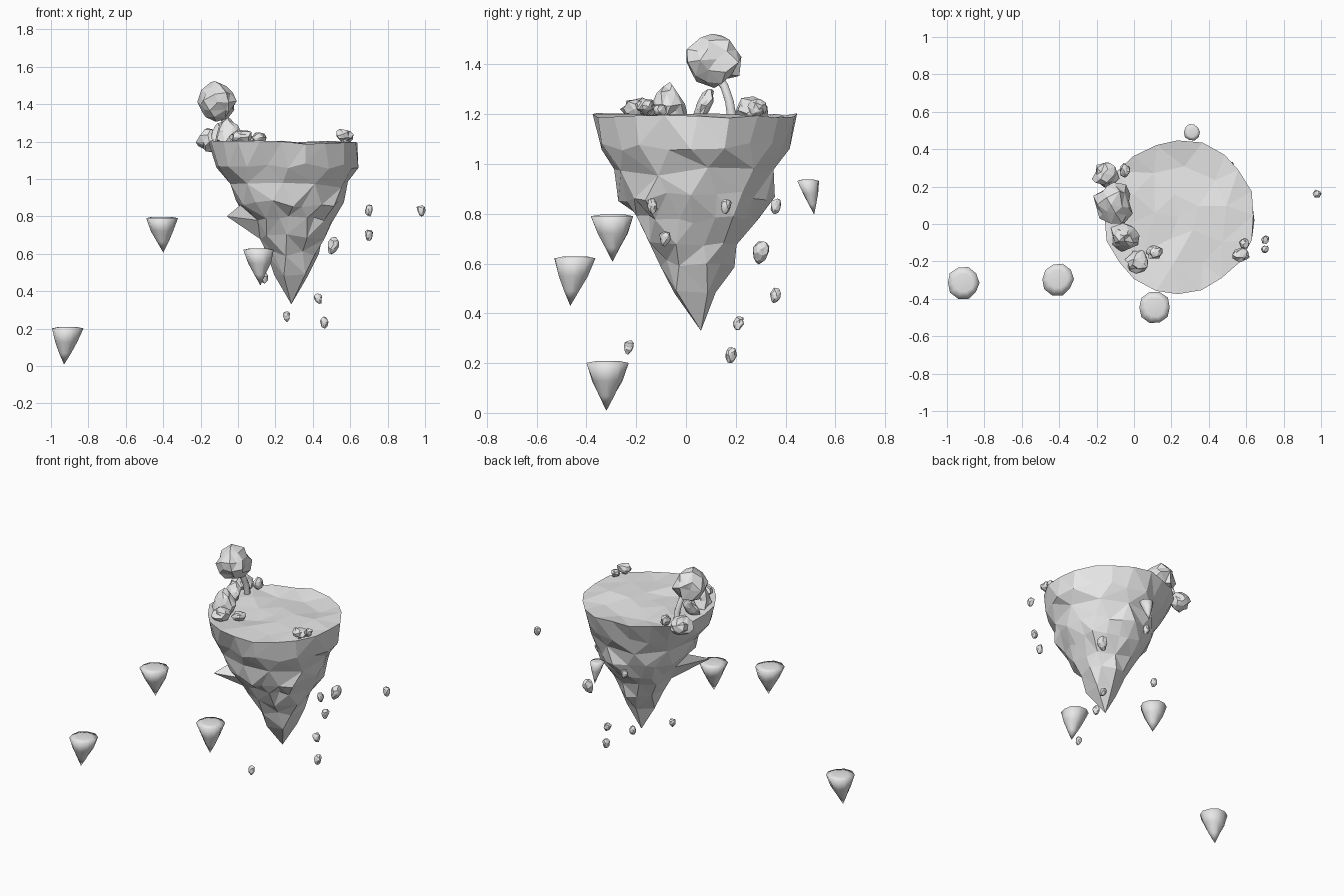
import bpy, bmesh, math, random
from mathutils import Vector, Matrix, Euler

random.seed(11)
cube = bpy.data.objects.get("Cube")
if cube:
    bpy.data.objects.remove(cube, do_unlink=True)

GREY = (0.8, 0.8, 0.8, 1)
stone = bpy.data.materials.new("plain grey")
stone.use_nodes = True
stone.diffuse_color = GREY
stone.node_tree.nodes["Principled BSDF"].inputs["Base Color"].default_value = GREY


def finish(name, bm, smooth=False):
    """Turn a bmesh into a named grey object."""
    bmesh.ops.recalc_face_normals(bm, faces=bm.faces)
    mesh = bpy.data.meshes.new(name)
    for f in bm.faces:
        f.smooth = smooth
    bm.to_mesh(mesh)
    bm.free()
    mesh.materials.append(stone)
    obj = bpy.data.objects.new(name, mesh)
    bpy.context.scene.collection.objects.link(obj)


def jitter(v, amount):
    v.co += Vector([random.uniform(-amount, amount) for _ in range(3)])


def island():
    """Stacked rings that thin out towards the tip, with a lumpy top."""
    n = 20
    bm = bmesh.new()
    # centre x, centre y, radius x, radius y, height, grouping, jitter
    levels = [
        (0.24, 0.04, 0.12, 0.12, 1.185, 4, 0.015),
        (0.24, 0.04, 0.27, 0.27, 1.19, 2, 0.015),
        (0.24, 0.04, 0.40, 0.41, 1.195, 1, 0.01),
        (0.262, 0.03, 0.37, 0.372, 1.07, 1, 0.016),
        (0.27, 0.027, 0.32, 0.335, 0.97, 2, 0.02),
        (0.272, 0.04, 0.283, 0.31, 0.87, 1, 0.022),
        (0.28, 0.042, 0.23, 0.255, 0.78, 1, 0.02),
        (0.283, 0.03, 0.185, 0.19, 0.69, 2, 0.02),
        (0.285, 0.045, 0.138, 0.148, 0.60, 2, 0.016),
        (0.29, 0.035, 0.092, 0.095, 0.49, 4, 0.01),
    ]
    rings = []
    for cx, cy, rx, ry, z, step, amount in levels:
        ring = []
        for j in range(n // step):
            a = math.tau * (j * step + (step - 1) / 2) / n
            v = bm.verts.new((cx + rx * math.cos(a), cy + ry * math.sin(a), z))
            jitter(v, amount)
            ring.append(v)
        rings.append((ring, step))
    # Jutting ledges
    for target in [(-0.06, -0.17, 0.80), (0.50, 0.19, 0.79)]:
        p = Vector(target)
        min(rings[6][0], key=lambda v: (v.co - p).length).co = p
    top = bm.verts.new((0.24, 0.04, 1.185))
    tip = bm.verts.new((0.285, 0.06, 0.33))
    rings = [([top], n)] + rings + [([tip], n)]
    for (ra, sa), (rb, sb) in zip(rings, rings[1:]):
        for i in range(n):
            k = (i + 1) % n
            corners = []
            for v in (ra[i // sa], ra[k // sa], rb[k // sb], rb[i // sb]):
                if v not in corners:
                    corners.append(v)
            if len(corners) > 2:
                bm.faces.new(corners)
    bmesh.ops.triangulate(bm, faces=bm.faces)
    finish("floating_island", bm)


def islet(name, x, y, top, r, h, tip_dx, tip_dy):
    """Small smooth cone with a gently domed top and an off-centre tip."""
    n = 10
    bm = bmesh.new()
    profile = [(0.6, 0.0), (1.0, 0.035), (0.72, 0.40), (0.36, 0.70)]
    rings = []
    for s, d in profile:
        ring = []
        for i in range(n):
            a = math.tau * i / n
            rr = r * s * random.uniform(0.92, 1.06)
            ring.append(bm.verts.new((x + rr * math.cos(a) + tip_dx * d,
                                      y + rr * math.sin(a) + tip_dy * d, top - h * d)))
        rings.append(ring)
    tip = bm.verts.new((x + tip_dx, y + tip_dy, top - h))
    bm.faces.new(rings[0])
    for ra, rb in zip(rings, rings[1:]):
        for i in range(n):
            k = (i + 1) % n
            bm.faces.new((ra[i], ra[k], rb[k], rb[i]))
    for i in range(n):
        bm.faces.new((rings[-1][i], rings[-1][(i + 1) % n], tip))
    finish(name, bm, smooth=True)


def rock(name, centre, size, rough=0.2, tilt=(0, 0, 0), taper=0.0):
    """Faceted lump; a positive taper narrows the top, a negative one the foot."""
    bm = bmesh.new()
    bmesh.ops.create_icosphere(bm, subdivisions=2, radius=1)
    for v in bm.verts:
        jitter(v, rough)
        pinch = 1 - taper * v.co.z
        v.co.x *= pinch
        v.co.y *= pinch
    place = Matrix.LocRotScale(Vector(centre), Euler(tilt), Vector(size))
    bmesh.ops.transform(bm, matrix=place, verts=bm.verts)
    finish(name, bm)


def trunk():
    """Slim bent tapering stem."""
    curve = bpy.data.curves.new("tree_trunk", 'CURVE')
    curve.dimensions = '3D'
    curve.bevel_depth = 0.02
    curve.bevel_resolution = 1
    curve.use_fill_caps = True
    line = curve.splines.new('POLY')
    points = [(-0.06, 0.185, 1.18), (-0.06, 0.175, 1.25),
              (-0.07, 0.155, 1.31), (-0.09, 0.12, 1.37)]
    line.points.add(len(points) - 1)
    for p, co, rad in zip(line.points, points, (1.1, 1.0, 0.95, 0.9)):
        p.co = (*co, 1)
        p.radius = rad
    curve.materials.append(stone)
    bpy.context.scene.collection.objects.link(bpy.data.objects.new("tree_trunk", curve))


island()

# Floating islets
islet("far_islet", -0.912, -0.315, 0.208, 0.086, 0.20, -0.018, -0.005)
islet("side_islet", -0.408, -0.295, 0.797, 0.087, 0.19, 0.008, 0.0)
islet("front_islet", 0.11, -0.445, 0.628, 0.084, 0.198, 0.01, -0.02)
islet("back_islet", 0.31, 0.49, 0.937, 0.044, 0.14, 0.0, 0.025)

# Tree
trunk()
rock("tree_crown", (-0.11, 0.105, 1.415), (0.104, 0.108, 0.102), 0.18)

# Boulders around the left rim
rock("back_boulder", (-0.15, 0.265, 1.205), (0.067, 0.063, 0.058))
rock("back_small_boulder", (-0.05, 0.285, 1.225), (0.028, 0.035, 0.035))
rock("leaning_slab", (-0.09, 0.07, 1.235), (0.05, 0.03, 0.072), 0.14, (-0.5, 0, 0))
rock("pointed_boulder", (-0.05, -0.07, 1.24), (0.072, 0.062, 0.078), 0.2, taper=0.35)
rock("front_boulder", (0.02, -0.20, 1.225), (0.06, 0.058, 0.042))
rock("front_small_boulder", (0.11, -0.15, 1.22), (0.042, 0.037, 0.03))
rock("rim_boulder", (0.57, -0.165, 1.235), (0.042, 0.035, 0.035))
rock("rim_small_boulder", (0.59, -0.105, 1.22), (0.024, 0.027, 0.025))

# Drifting pebbles
pebbles = [(0.70, -0.135, 0.83, 1), (0.98, 0.16, 0.83, 1), (0.70, -0.085, 0.70, 1),
           (0.51, 0.30, 0.645, 1.5), (0.43, 0.21, 0.36, 1), (0.46, 0.18, 0.23, 1.05),
           (0.26, -0.23, 0.265, 0.9), (0.14, 0.36, 0.47, 1), (0.20, 0.36, 0.83, 1)]
for i, (x, y, z, s) in enumerate(pebbles):
    rock(f"pebble_{i + 1}", (x, y, z), (0.021 * s, 0.021 * s, 0.031 * s), 0.15,
         (random.uniform(-0.3, 0.3), random.uniform(-0.3, 0.3), 0), -0.2)
